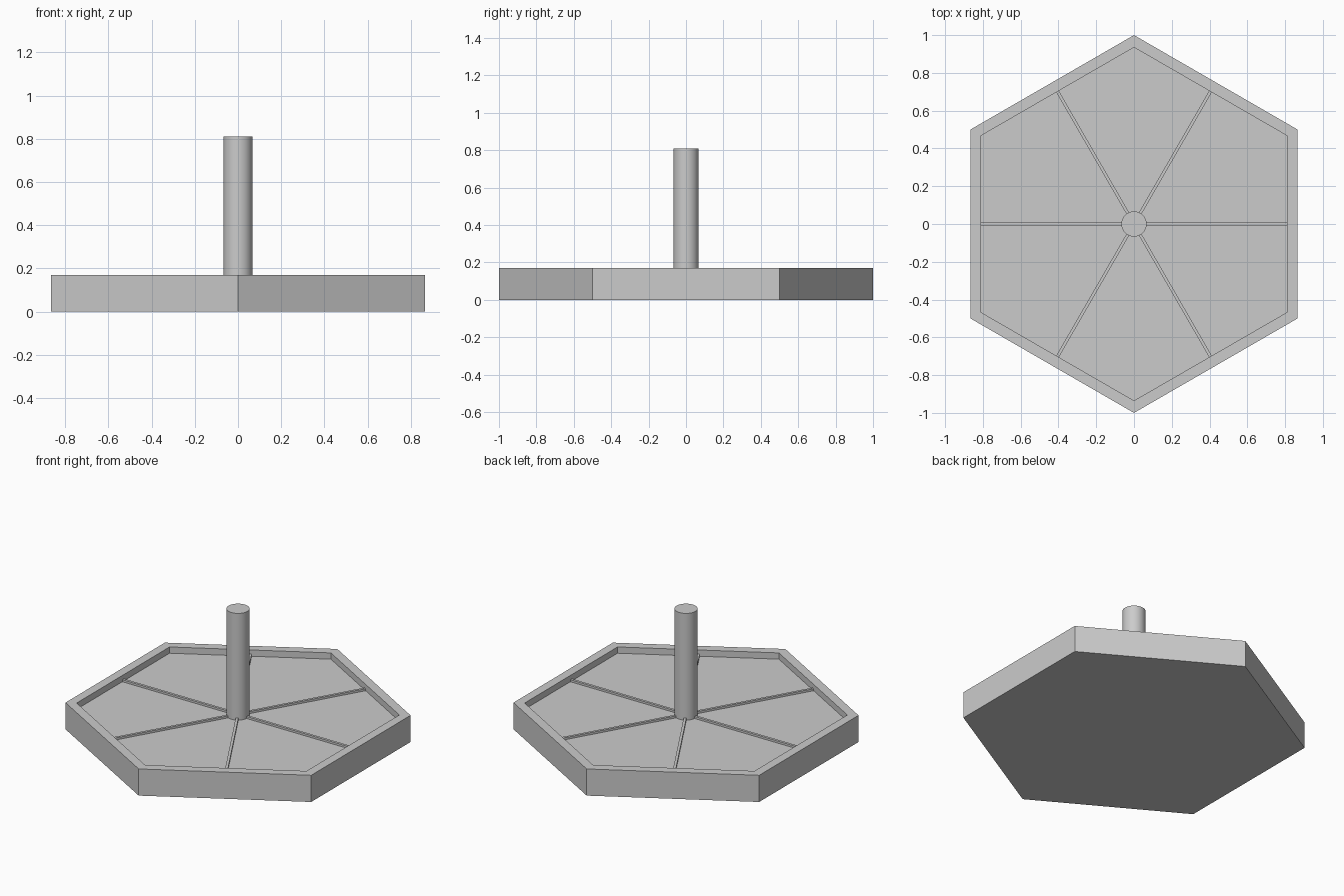
import bpy, bmesh
from math import sin, cos, pi, radians

if "Cube" in bpy.data.objects:
    bpy.data.objects.remove(bpy.data.objects["Cube"])

RIM_Z, FLOOR_Z, INNER = 0.17, 0.13, 0.935


def new_object(name, bm):
    bmesh.ops.recalc_face_normals(bm, faces=bm.faces)
    mesh = bpy.data.meshes.new(name)
    bm.to_mesh(mesh)
    bm.free()
    obj = bpy.data.objects.new(name, mesh)
    bpy.context.collection.objects.link(obj)
    return obj


def hexagon(bm, r, z):
    return [bm.verts.new((r * cos(pi / 2 + i * pi / 3), r * sin(pi / 2 + i * pi / 3), z))
            for i in range(6)]


# Hexagonal tray: outer wall, flat rim, inner wall and recessed floor
bm = bmesh.new()
rings = [hexagon(bm, r, z) for r, z in
         ((1, 0), (1, RIM_Z), (INNER, RIM_Z), (INNER, FLOOR_Z))]
for a, b in zip(rings, rings[1:]):
    for i in range(6):
        j = (i + 1) % 6
        bm.faces.new((a[i], a[j], b[j], b[i]))
bm.faces.new(rings[0][::-1])
bm.faces.new(rings[-1])
new_object("hex_tray", bm)

# Six thin ribs running from the post to the middle of each inner wall
rib_start, rib_end = 0.06, INNER * cos(pi / 6)
rib_width, rib_height = 0.016, 0.013
for i in range(6):
    angle = i * pi / 3
    bm = bmesh.new()
    bmesh.ops.create_cube(bm, size=1)
    bmesh.ops.scale(bm, vec=(rib_end - rib_start, rib_width, rib_height), verts=bm.verts)
    rib = new_object(f"rib_{i + 1}", bm)
    mid = (rib_start + rib_end) / 2
    rib.location = (mid * cos(angle), mid * sin(angle), FLOOR_Z + rib_height / 2)
    rib.rotation_euler.z = angle

# Central post
bpy.ops.mesh.primitive_cylinder_add(vertices=32, radius=0.067, depth=0.81 - FLOOR_Z,
                                    location=(0, 0, (0.81 + FLOOR_Z) / 2))
bpy.context.object.name = "center_post"
bpy.ops.object.shade_smooth_by_angle(angle=radians(30))
